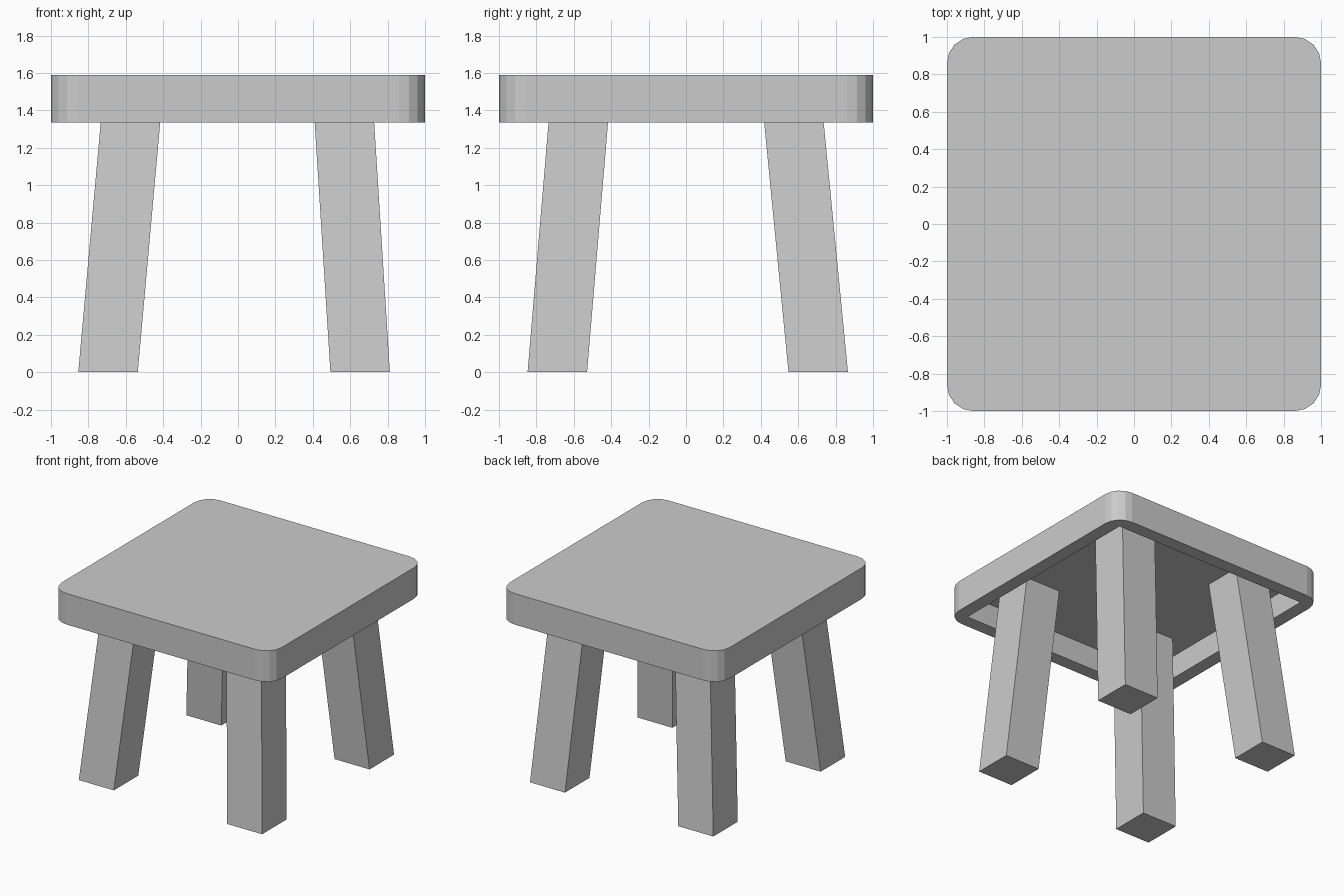
import bpy, bmesh

if "Cube" in bpy.data.objects:
    bpy.data.objects.remove(bpy.data.objects["Cube"])

SEAT_TOP, SEAT_BOTTOM = 1.59, 1.335
RECESS = 0.19
RIM = 0.11
CEILING = SEAT_BOTTOM + RECESS
LEG_W = 0.318


def add_object(name, bm):
    bmesh.ops.recalc_face_normals(bm, faces=bm.faces[:])
    mesh = bpy.data.meshes.new(name)
    bm.to_mesh(mesh)
    bm.free()
    obj = bpy.data.objects.new(name, mesh)
    bpy.context.collection.objects.link(obj)
    return obj


def slab(name, half, bottom, top, radius=0):
    """Square slab, with optional rounded upright edges."""
    bm = bmesh.new()
    bmesh.ops.create_cube(bm, size=2)
    for v in bm.verts:
        v.co = (v.co.x * half, v.co.y * half, top if v.co.z > 0 else bottom)
    if radius:
        upright = [e for e in bm.edges
                   if abs(e.verts[0].co.z - e.verts[1].co.z) > 0.1]
        bmesh.ops.bevel(bm, geom=upright, offset=radius, offset_type='OFFSET',
                        segments=4, profile=0.5, affect='EDGES')
    return add_object(name, bm)


# Seat: rounded square slab with a square recess cut from below
seat = slab("seat", 1, SEAT_BOTTOM, SEAT_TOP, 0.14)
cutter = slab("recess_cutter", 1 - RIM, SEAT_BOTTOM - 0.2, CEILING)
cutter.hide_render = True
cut = seat.modifiers.new("recess", 'BOOLEAN')
cut.operation, cut.solver, cut.object = 'DIFFERENCE', 'EXACT', cutter
bpy.context.view_layer.objects.active = seat
bpy.ops.object.modifier_apply(modifier=cut.name)
bpy.data.objects.remove(cutter)


# Legs: square posts splayed outwards, level at both ends
def leg(name, foot, head):
    """foot = centre at the floor, head = centre at the seat underside."""
    bm = bmesh.new()
    bmesh.ops.create_cube(bm, size=1)
    for v in bm.verts:
        z = CEILING if v.co.z > 0 else 0
        t = z / SEAT_BOTTOM
        v.co = (v.co.x * LEG_W + foot[0] + (head[0] - foot[0]) * t,
                v.co.y * LEG_W + foot[1] + (head[1] - foot[1]) * t, z)
    add_object(name, bm)


# (foot, head) centre positions along each axis
xs = {"left": (-0.695, -0.575), "right": (0.653, 0.569)}
ys = {"front": (-0.688, -0.576), "back": (0.707, 0.577)}
for yn, (fy, hy) in ys.items():
    for xn, (fx, hx) in xs.items():
        leg(f"{yn}_{xn}_leg", (fx, fy), (hx, hy))
